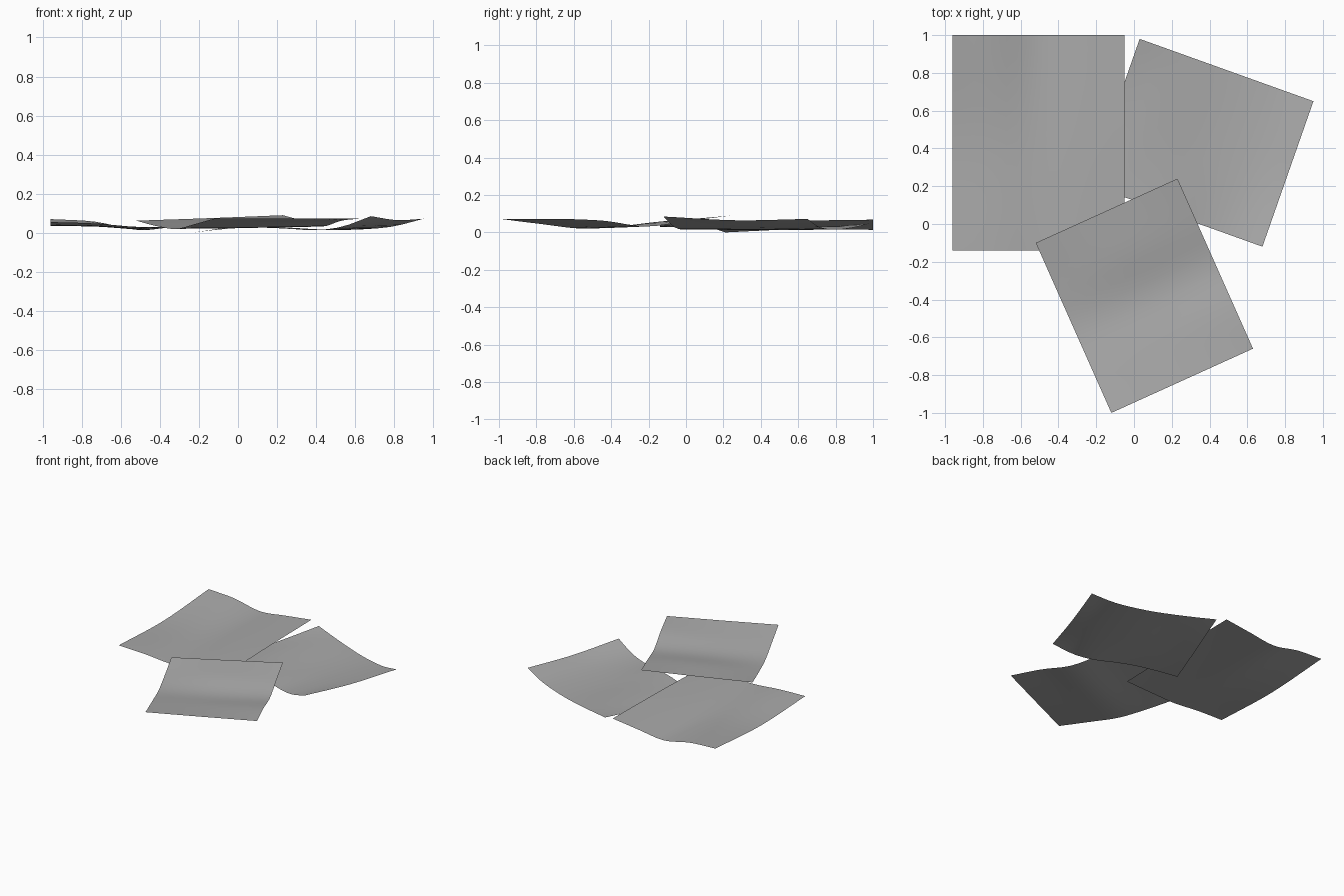
import bpy, bmesh
from mathutils import Vector

cube = bpy.data.objects.get("Cube")
if cube:
    bpy.data.objects.remove(cube)

# One plain grey for all the sheets
grey = bpy.data.materials.new("paper_grey")
grey.use_nodes = True
grey.diffuse_color = (0.4, 0.4, 0.4, 1)
bsdf = grey.node_tree.nodes["Principled BSDF"]
bsdf.inputs["Base Color"].default_value = (0.4, 0.4, 0.4, 1)
bsdf.inputs["Roughness"].default_value = 0.8


def sample(heights, t):
    """Smooth curve through evenly spaced heights, t from 0 to 1."""
    last = len(heights) - 1
    i = min(int(t * last), last - 1)
    f = t * last - i
    a, b = heights[i], heights[i + 1]
    before = heights[i - 1] if i > 0 else 2 * a - b
    after = heights[i + 2] if i + 2 <= last else 2 * b - a
    m0, m1 = (b - before) / 2, (after - a) / 2
    return (a + f * m0 + f * f * (3 * (b - a) - 2 * m0 - m1)
            + f ** 3 * (2 * (a - b) + m0 + m1))


def sheet(name, corner, along, across, rows, steps=16):
    """Thin curled sheet: each row is a height profile running along it."""
    corner, along, across = Vector(corner), Vector(along), Vector(across)
    bm = bmesh.new()
    grid = []
    for j in range(steps + 1):
        v = j / steps
        line = []
        for i in range(steps + 1):
            u = i / steps
            p = corner + along * u + across * v
            z = sample([sample(row, u) for row in rows], v)
            line.append(bm.verts.new((p.x, p.y, max(z, 0))))
        grid.append(line)
    for j in range(steps):
        for i in range(steps):
            bm.faces.new((grid[j][i], grid[j][i + 1],
                          grid[j + 1][i + 1], grid[j + 1][i]))
    bmesh.ops.recalc_face_normals(bm, faces=bm.faces)
    if sum(f.normal.z for f in bm.faces) < 0:
        bmesh.ops.reverse_faces(bm, faces=bm.faces)
    for f in bm.faces:
        f.smooth = True
    mesh = bpy.data.meshes.new(name)
    bm.to_mesh(mesh)
    bm.free()
    mesh.materials.append(grey)
    bpy.context.collection.objects.link(bpy.data.objects.new(name, mesh))


# Large sheet, square to the axes, with a valley down the middle
sheet("large_sheet", (-0.96, -0.14), (0.91, 0), (0, 1.14),
      [(0.055, 0.048, 0.03, 0.035, 0.045),
       (0.035, 0.032, 0.02, 0.04, 0.06),
       (0.07, 0.057, 0.014, 0.04, 0.068)])

# Lowest sheet, tucked under the others, its outer end curling up
sheet("bottom_sheet", (-0.24, 0.21), (0.92, -0.33), (0.27, 0.77),
      [(0.0, 0.018, 0.028, 0.025, 0.014, 0.03, 0.085),
       (0.02, 0.03, 0.025, 0.015, 0.015, 0.03, 0.065),
       (0.047, 0.033, 0.022, 0.015, 0.018, 0.033, 0.072)])

# Top sheet, resting across both, sagging at mid length
sheet("top_sheet", (-0.52, -0.1), (0.4, -0.9), (0.75, 0.34),
      [(0.062, 0.035, 0.02, 0.045, 0.073),
       (0.075, 0.056, 0.025, 0.05, 0.072),
       (0.09, 0.062, 0.032, 0.062, 0.073)])
